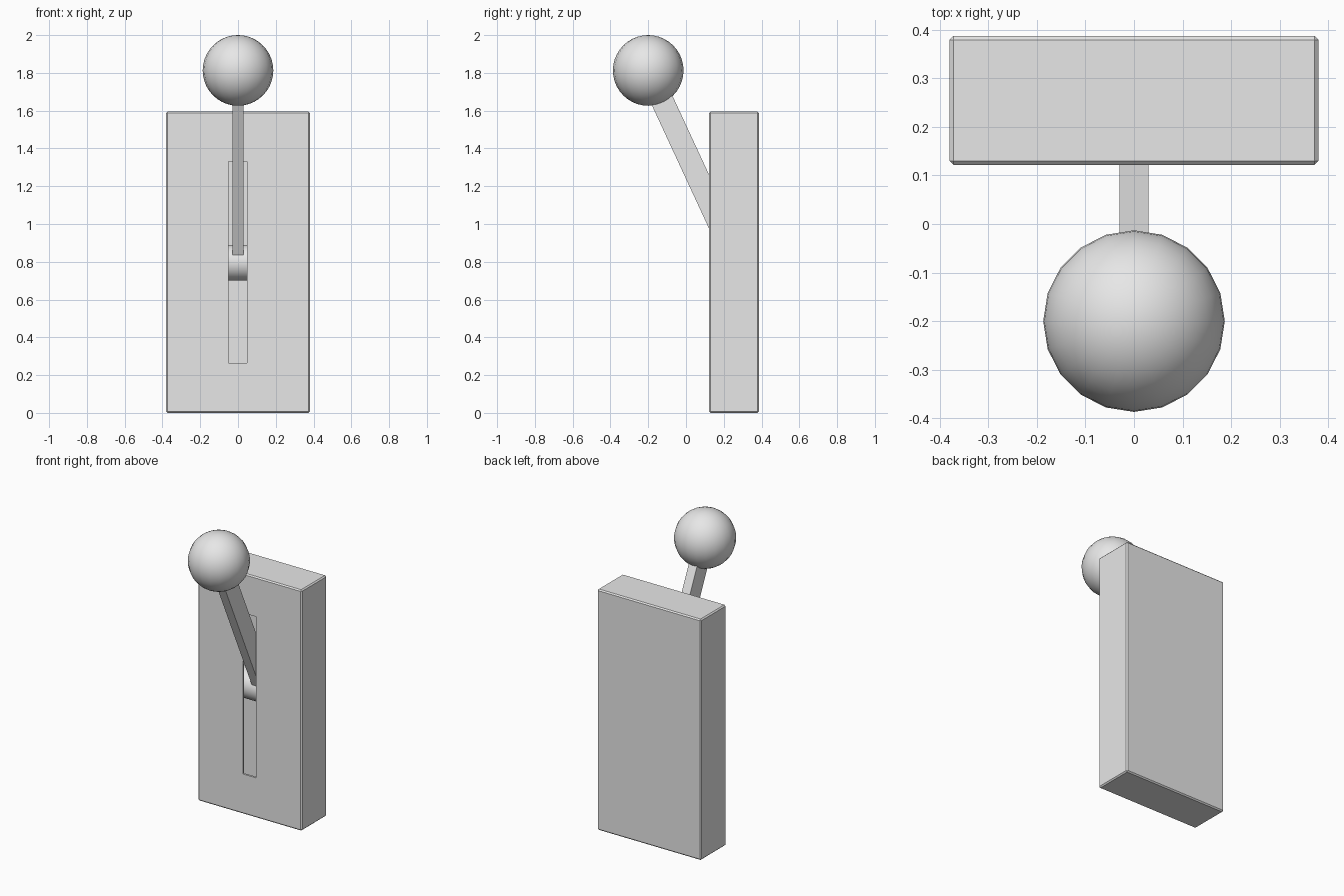
import bpy
import math
from mathutils import Vector

cube = bpy.data.objects.get("Cube")
if cube:
    bpy.data.objects.remove(cube, do_unlink=True)

grey = bpy.data.materials.new("plain grey")
grey.use_nodes = True
GREY = (0.8, 0.8, 0.8, 1.0)
grey.diffuse_color = GREY
grey.node_tree.nodes["Principled BSDF"].inputs["Base Color"].default_value = GREY


def finish(name):
    ob = bpy.context.object
    ob.name = ob.data.name = name
    ob.data.materials.append(grey)
    return ob


def box(name, low, high):
    low, high = Vector(low), Vector(high)
    bpy.ops.mesh.primitive_cube_add(size=1, location=(low + high) / 2)
    ob = finish(name)
    ob.scale = high - low
    bpy.ops.object.transform_apply(location=False, rotation=False, scale=True)
    return ob


def apply_modifier(ob, mod):
    bpy.ops.object.select_all(action='DESELECT')
    ob.select_set(True)
    bpy.context.view_layer.objects.active = ob
    bpy.ops.object.modifier_apply(modifier=mod.name)


def cut(ob, cutter):
    mod = ob.modifiers.new("cut", 'BOOLEAN')
    mod.operation = 'DIFFERENCE'
    mod.solver = 'EXACT'
    mod.object = cutter
    apply_modifier(ob, mod)
    bpy.data.objects.remove(cutter, do_unlink=True)


# Hollow housing with softened edges and a slot through its thin front
housing = box("housing", (-0.38, 0.122, 0), (0.38, 0.387, 1.595))
bevel = housing.modifiers.new("soft edges", 'BEVEL')
bevel.width = 0.008
bevel.segments = 1
apply_modifier(housing, bevel)
cut(housing, box("cavity_cutter", (-0.365, 0.135, 0.015), (0.365, 0.372, 1.58)))
cut(housing, box("slot_cutter", (-0.05, 0.05, 0.265), (0.047, 0.25, 1.332)))

# Pivot barrel across the inside of the housing
pivot = Vector((0, 0.272, 0.795))
bpy.ops.mesh.primitive_cylinder_add(vertices=32, radius=0.095, depth=0.5,
                                    location=pivot, rotation=(0, math.pi / 2, 0))
finish("pivot_barrel")
bpy.ops.object.shade_smooth_by_angle(angle=math.radians(40))

# Ball knob
knob = Vector((0, -0.2, 1.813))
bpy.ops.mesh.primitive_uv_sphere_add(segments=20, ring_count=20, radius=0.187, location=knob)
finish("ball_knob")
bpy.ops.object.shade_smooth()

# Flat lever bar running from the barrel to the knob
axis = knob - pivot
lever = box("lever", (-0.03, -0.06, -axis.length / 2), (0.03, 0.06, axis.length / 2))
lever.location = (knob + pivot) / 2
lever.rotation_euler = (math.atan2(-axis.y, axis.z), 0, 0)
